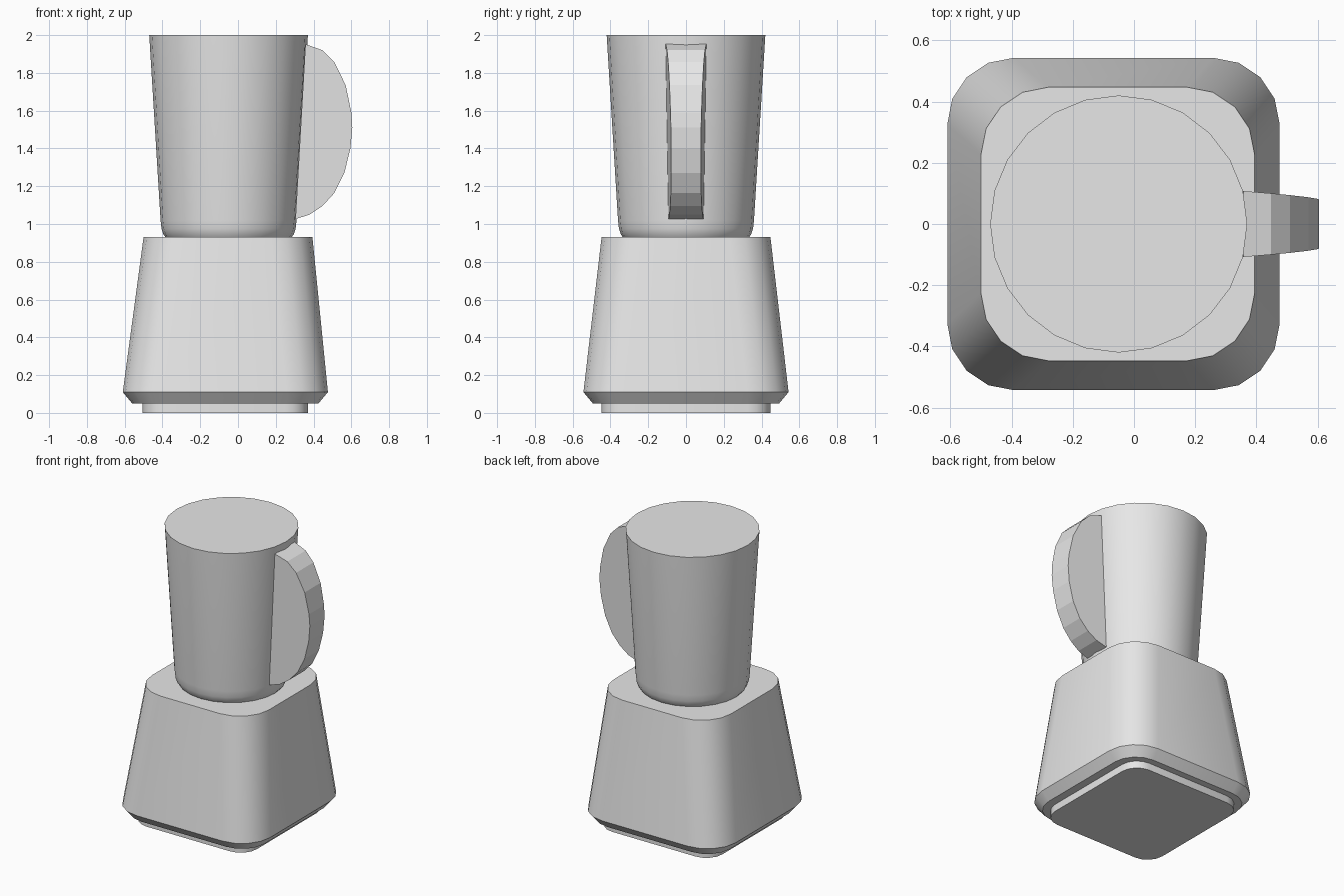
import bpy, bmesh, math
from math import sin, cos, pi, radians

cube = bpy.data.objects.get("Cube")
if cube:
    bpy.data.objects.remove(cube, do_unlink=True)

grey = bpy.data.materials.new("plain grey")
grey.use_nodes = True
COLOR = (0.8, 0.8, 0.8, 1)
grey.diffuse_color = COLOR
grey.node_tree.nodes["Principled BSDF"].inputs["Base Color"].default_value = COLOR


def loft(name, rings, smooth=30):
    """Skin a stack of equal-length rings and cap both ends."""
    bm = bmesh.new()
    loops = [[bm.verts.new(p) for p in ring] for ring in rings]
    for a, b in zip(loops, loops[1:]):
        for i in range(len(a)):
            j = (i + 1) % len(a)
            bm.faces.new((a[i], a[j], b[j], b[i]))
    bm.faces.new(loops[0])
    bm.faces.new(loops[-1])
    bmesh.ops.recalc_face_normals(bm, faces=bm.faces)
    mesh = bpy.data.meshes.new(name)
    bm.to_mesh(mesh)
    bm.free()
    mesh.materials.append(grey)
    obj = bpy.data.objects.new(name, mesh)
    bpy.context.collection.objects.link(obj)
    if smooth:
        bpy.ops.object.select_all(action='DESELECT')
        obj.select_set(True)
        bpy.context.view_layer.objects.active = obj
        bpy.ops.object.shade_smooth_by_angle(angle=radians(smooth))
    return obj


def rounded_rect(cx, hx, hy, r, z, seg=4):
    ring = []
    for k, (sx, sy) in enumerate(((1, 1), (-1, 1), (-1, -1), (1, -1))):
        for i in range(seg + 1):
            a = (k + i / seg) * pi / 2
            ring.append((cx + sx * (hx - r) + r * cos(a),
                         sy * (hy - r) + r * sin(a), z))
    return ring


def circle(cx, r, z, n=24):
    return [(cx + r * cos(2 * pi * i / n), r * sin(2 * pi * i / n), z) for i in range(n)]


# Motor base: foot plate and tapered housing
loft("base_foot", [rounded_rect(-0.067, 0.438, 0.447, 0.12, z) for z in (0, 0.06)])
loft("motor_housing", [
    rounded_rect(-0.067, 0.493, 0.493, 0.17, 0.05),
    rounded_rect(-0.067, 0.543, 0.543, 0.217, 0.11),
    rounded_rect(-0.053, 0.447, 0.447, 0.22, 0.93)])

# Jug with a closed top and rounded lower rim
JUG_X = -0.05
profile = [(0.33, 0.925), (0.345, 0.945), (0.355, 0.975), (0.36, 1.02), (0.42, 2.0)]
loft("jug", [circle(JUG_X, r, z) for r, z in profile])

# Handle: solid D-shaped grip growing out of the jug wall
outline = [(0.357, 1.952), (0.447, 1.92), (0.51, 1.857), (0.57, 1.735), (0.60, 1.59),
           (0.605, 1.51), (0.595, 1.40), (0.563, 1.27), (0.51, 1.164), (0.447, 1.095),
           (0.38, 1.05), (0.304, 1.026)]


def handle_side(sign):
    ring = []
    for x, z in outline:
        r = 0.36 + 0.06 * (z - 1.02) / 0.98
        reach = x - (JUG_X + r * cos(pi / 12))
        ring.append((x, sign * (r * sin(pi / 12) - 0.075 * reach), z))
    return ring


loft("handle", [handle_side(-1), handle_side(1)], smooth=0)
